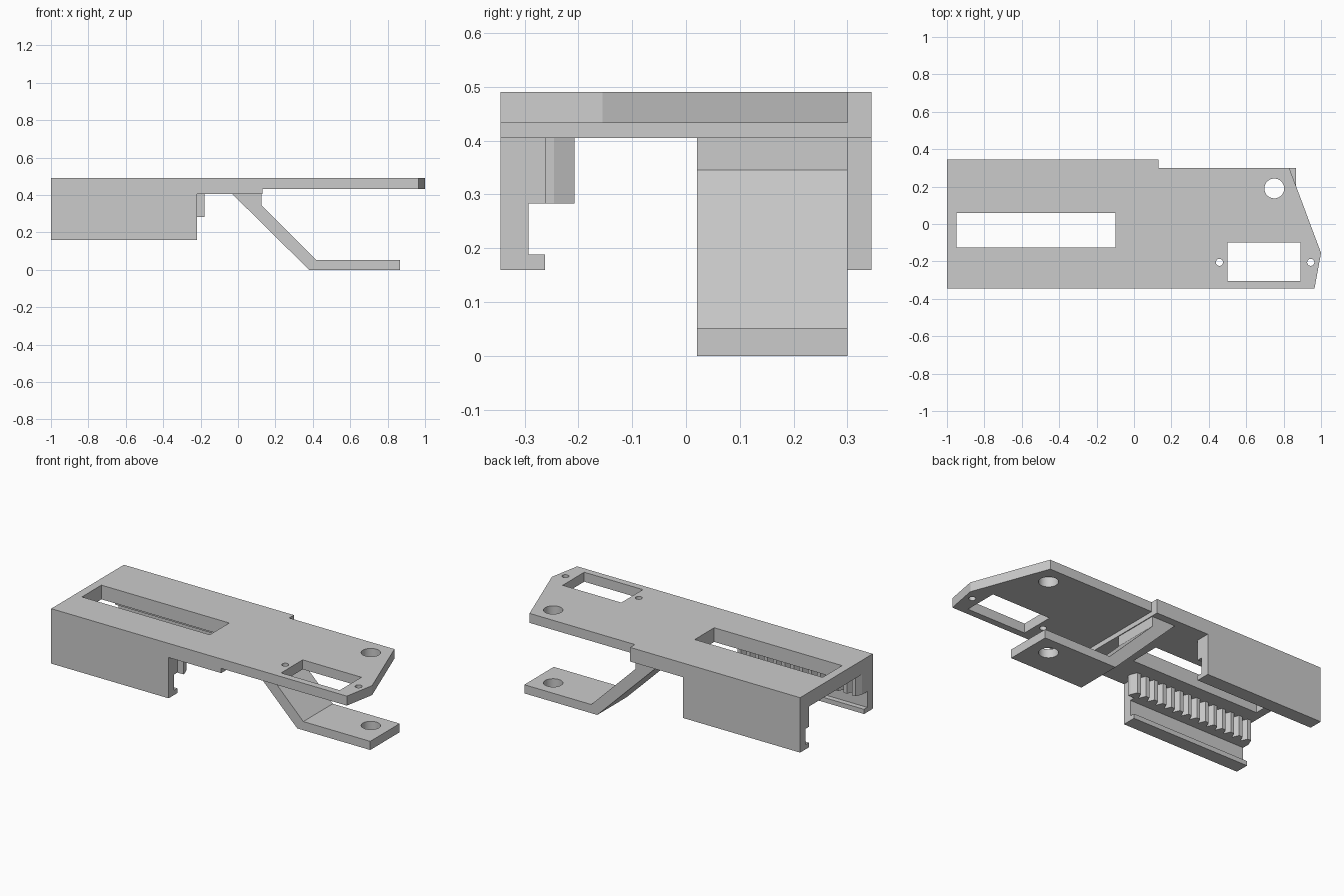
import bpy, bmesh
from math import pi
from mathutils import Vector

cube = bpy.data.objects.get("Cube")
if cube:
    bpy.data.objects.remove(cube)

grey = bpy.data.materials.new("plain_grey")
grey.use_nodes = True
colour = (0.6, 0.6, 0.6, 1)
grey.diffuse_color = colour
grey.node_tree.nodes["Principled BSDF"].inputs["Base Color"].default_value = colour


def prism(name, profile, axis, lo, hi):
    """Extrude a 2D profile along an axis; profile uses the other two axes in order."""
    def place(p, d):
        v = list(p)
        v.insert("xyz".index(axis), d)
        return Vector(v)
    bm = bmesh.new()
    face = bm.faces.new([bm.verts.new(place(p, lo)) for p in profile])
    new = bmesh.ops.extrude_face_region(bm, geom=[face])["geom"]
    shift = place((0, 0), hi - lo)
    bmesh.ops.translate(bm, vec=shift, verts=[g for g in new if isinstance(g, bmesh.types.BMVert)])
    bmesh.ops.recalc_face_normals(bm, faces=bm.faces)
    mesh = bpy.data.meshes.new(name)
    bm.to_mesh(mesh)
    bm.free()
    mesh.materials.append(grey)
    obj = bpy.data.objects.new(name, mesh)
    bpy.context.collection.objects.link(obj)
    return obj


def rect(x0, x1, y0, y1):
    return [(x0, y0), (x1, y0), (x1, y1), (x0, y1)]


def cylinder(x, y, radius):
    bpy.ops.mesh.primitive_cylinder_add(vertices=48, radius=radius, depth=2, location=(x, y, 0))
    obj = bpy.context.object
    obj.data.materials.append(grey)
    return obj


def cut(target, cutters):
    """Subtract each cutter, apply the result and discard the cutter."""
    for cutter in cutters:
        cutter.hide_render = True
        mod = target.modifiers.new("cut", "BOOLEAN")
        mod.operation, mod.solver, mod.object = "DIFFERENCE", "EXACT", cutter
        bpy.context.view_layer.objects.active = target
        bpy.ops.object.modifier_apply(modifier=mod.name)
        bpy.data.objects.remove(cutter)


def finish(obj):
    bpy.ops.object.select_all(action="DESELECT")
    obj.select_set(True)
    bpy.context.view_layer.objects.active = obj
    bpy.ops.object.shade_smooth_by_angle(angle=pi / 9)


# Deck with side rails: one block, hollowed from below
outline = [(-1, -.345), (.965, -.345), (1, -.155), (.83, .3), (.13, .3), (.13, .345), (-1, .345)]
body = prism("deck_and_rails", outline, "z", .16, .49)
half = [(.262, 0), (.262, .188), (.293, .188), (.293, .283), (.262, .283), (.262, .405)]
channel = half + [(-y, z) for y, z in reversed(half)]
relief = [(-.22, 0), (2, 0), (2, .433), (.13, .433), (.13, .405), (-.22, .405)]
cut(body, [
    prism("channel_cutter", channel, "x", -2, -.21),
    prism("relief_cutter", relief, "y", -1, 1),
    prism("slot_cutter", rect(-.95, -.10, -.125, .06), "z", -1, 1),
    prism("window_cutter", rect(.5, .89, -.305, -.1), "z", -1, 1),
    cylinder(.457, -.205, .019),
    cylinder(.945, -.205, .019),
    cylinder(.75, .19, .053),
])
finish(body)

# Bent arm ending in a drilled foot
bend = [(-.03, .405), (.125, .405), (.125, .345), (.42, .052), (.865, .052), (.865, 0), (.38, 0)]
arm = prism("bent_arm", bend, "y", .02, .3)
cut(arm, [cylinder(.75, .19, .053)])
finish(arm)

# Toothed rack on the inside of the front rail
teeth, start, end = 14, -1, -.18
pitch = (end - start) / teeth
rack_profile = [(end, -.262), (start, -.262)]
for i in range(teeth):
    left = start + i * pitch
    rack_profile += [(left + pitch * f, y) for f, y in
                     ((.02, -.245), (.3, -.207), (.7, -.207), (.98, -.245))]
rack = prism("toothed_rack", rack_profile, "z", .283, .405)
